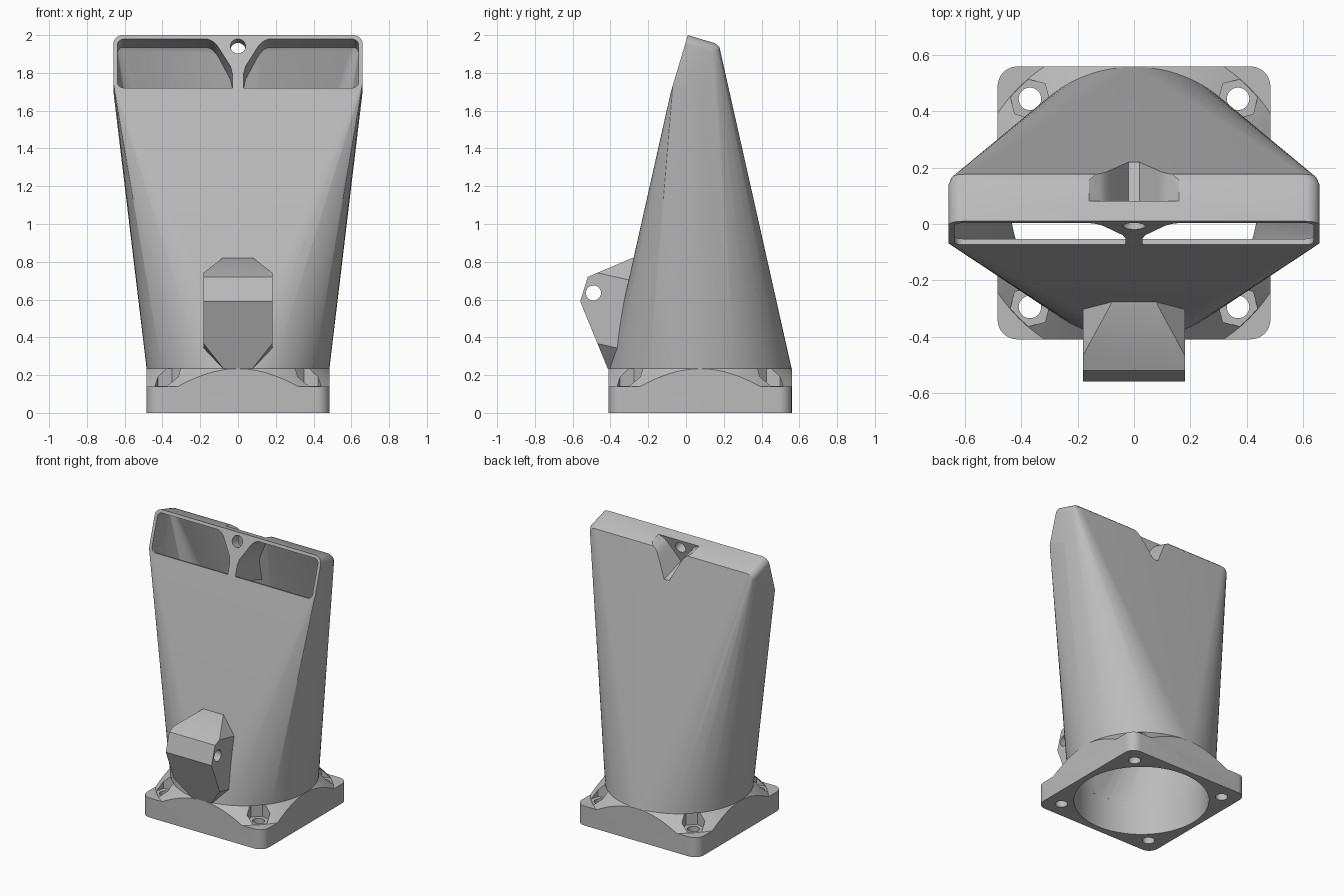
import bpy, bmesh
from math import sin, cos, pi, radians
from mathutils import Vector

old = bpy.data.objects.get("Cube")
if old:
    bpy.data.objects.remove(old, do_unlink=True)

CY = 0.075        # inlet centre in y
SEAM = 0.235      # top of the flange
R_OUT, R_IN = 0.485, 0.44
WALL = 0.022
LIP = 0.313       # height of the outlet face along its slope

grey = bpy.data.materials.new("plain grey")
grey.use_nodes = True
COLOUR = (0.5, 0.5, 0.5, 1)
grey.diffuse_color = COLOUR
grey.node_tree.nodes["Principled BSDF"].inputs["Base Color"].default_value = COLOUR


def finish(name, bm):
    bmesh.ops.recalc_face_normals(bm, faces=bm.faces)
    mesh = bpy.data.meshes.new(name)
    bm.to_mesh(mesh)
    bm.free()
    mesh.materials.append(grey)
    ob = bpy.data.objects.new(name, mesh)
    bpy.context.collection.objects.link(ob)
    return ob


def loft(name, rings):
    """Closed solid through rings of equal length."""
    bm = bmesh.new()
    loops = [[bm.verts.new(p) for p in ring] for ring in rings]
    n = len(loops[0])
    for a, b in zip(loops, loops[1:]):
        for i in range(n):
            j = (i + 1) % n
            bm.faces.new((a[i], a[j], b[j], b[i]))
    bm.faces.new(loops[0])
    bm.faces.new(loops[-1])
    return finish(name, bm)


def hull(name, rings):
    """Convex skin around all the rings."""
    bm = bmesh.new()
    verts = [bm.verts.new(p) for ring in rings for p in ring]
    res = bmesh.ops.convex_hull(bm, input=verts)
    loose = {g for g in res["geom_interior"] + res["geom_unused"]
             if isinstance(g, bmesh.types.BMVert)}
    bmesh.ops.delete(bm, geom=list(loose), context="VERTS")
    bmesh.ops.dissolve_limit(bm, angle_limit=radians(0.1),
                             verts=bm.verts, edges=bm.edges)
    return finish(name, bm)


def boolean(target, tool, op="DIFFERENCE", keep=False):
    mod = target.modifiers.new("cut", "BOOLEAN")
    mod.operation, mod.object, mod.solver = op, tool, "EXACT"
    bpy.context.view_layer.objects.active = target
    bpy.ops.object.modifier_apply(modifier=mod.name)
    if not keep:
        bpy.data.objects.remove(tool, do_unlink=True)


def circle(r, z, x=0, y=CY, n=96, turn=0):
    return [Vector((x + r * cos(turn + 2 * pi * i / n),
                    y + r * sin(turn + 2 * pi * i / n), z)) for i in range(n)]


def rounded(hw, lo, hi, r, n=8):
    """Rounded rectangle as 2D points."""
    pts = []
    for k, (cx, cy) in enumerate([(hw - r, hi - r), (r - hw, hi - r),
                                  (r - hw, lo + r), (hw - r, lo + r)]):
        for i in range(n + 1):
            a = (k + i / n) * pi / 2
            pts.append((cx + r * cos(a), cy + r * sin(a)))
    return pts


def outlet(pts, depth):
    """Place 2D points on the sloping outlet face, moved back by depth."""
    c, s = 0.958, 0.287
    return [Vector((x, -0.08 + s * t + c * depth, 1.70 + c * t - s * depth))
            for x, t in pts]


def mirrored(half):
    return half + [(-x, t) for x, t in reversed(half)]


def bore():
    return loft("bore", [circle(R_IN, -0.1), circle(R_IN, SEAM + 0.002)])


# Flange: rounded square cut by a cone, with hollow centre
square = rounded(R_OUT, -R_OUT, R_OUT, 0.07)
flange = loft("inlet_flange", [[Vector((x, y + CY, z)) for x, y in square]
                               for z in (0, 0.3)])
cone = loft("cone", [circle(0.9, -0.1), circle(0.9, 0.14),
                     circle(0.58, 0.14), circle(R_OUT - 0.001, SEAM)])
boolean(flange, cone, "INTERSECT")
boolean(flange, bore())

# Screw holes with hexagonal nut pockets
for sx in (-1, 1):
    for sy in (-1, 1):
        x, y = 0.37 * sx, CY + 0.37 * sy
        boolean(flange, loft("hole", [circle(0.04, z, x, y, 32) for z in (-0.1, 0.3)]))
        boolean(flange, loft("pocket", [circle(0.076, z, x, y, 6, pi / 4 * (1 + 2 * (sx * sy > 0)))
                                        for z in (0.142, 0.3)]))

# Duct: skin from the round inlet to the wide sloping outlet box
box = [(0, 0, 0.05), (0.15, 0, 0.05), (0.178, 0.012, 0.045), (0.19, 0.04, 0.03)]
duct = hull("duct", [circle(R_OUT - 0.001, SEAM)] +
            [outlet(rounded(0.66 - i, i, LIP - i, r), d) for d, i, r in box])
solid = duct.copy()
solid.data = duct.data.copy()
bpy.context.collection.objects.link(solid)

# Hollow inside, open at the outlet face and divided by a flared vane
mouth = rounded(0.66 - WALL, WALL, LIP - WALL, 0.032)
cavity = hull("cavity", [circle(R_IN, SEAM - 0.002), outlet(mouth, WALL),
                         outlet(mouth, 0.15),
                         outlet(rounded(0.62, 0.04, LIP - 0.04, 0.03), 0.168)])
opening = loft("opening", [outlet(mouth, -0.1), outlet(mouth, 0.1)])
boolean(cavity, opening, "UNION")
vane = mirrored([(0.03, -0.02), (0.03, 0.1), (0.04, 0.14), (0.1, 0.24),
                 (0.115, 0.262), (0.135, 0.28), (0.16, 0.291), (0.2, 0.36)])
boolean(cavity, loft("vane", [outlet(vane, -0.2), outlet(vane, 0.5)]))
boolean(duct, cavity)

# Notch behind the mounting tab, and the tab's screw hole
notch = mirrored([(0.02, 0.13), (0.082, 0.24), (0.098, 0.268),
                  (0.12, 0.293), (0.16, 0.312), (0.2, 0.36)])
boolean(duct, loft("notch", [outlet(notch, 0.075), outlet(notch, 0.6)]))
ring = [(p.x, p.y) for p in circle(0.04, 0, 0, 0.252, 32)]
boolean(duct, loft("tab_hole", [outlet(ring, -0.1), outlet(ring, 0.2)]))

# Front bracket: side profile trimmed to an eight-sided outline
side = [(-0.285, 0.82), (-0.52, 0.72), (-0.56, 0.59), (-0.415, 0.236),
        (-0.25, 0.236), (-0.15, 0.82)]
bracket = loft("front_bracket", [[Vector((x, y, z)) for y, z in side]
                                 for x in (-0.182, 0.182)])
outline = mirrored([(0.07, 0.13), (0.182, 0.255), (0.182, 0.62), (0.075, 0.745)])
trim = loft("trim", [[Vector((x, 0.22 * s - 0.976 * d, 0.976 * s + 0.22 * d))
                      for x, s in outline] for d in (-0.2, 1)])
boolean(bracket, trim, "INTERSECT")
boolean(bracket, solid)
pin = [(p.x, p.y) for p in circle(0.04, 0, -0.49, 0.635, 32)]
boolean(bracket, loft("pin_hole", [[Vector((x, y, z)) for y, z in pin]
                                   for x in (-0.3, 0.3)]))

# Smooth the curved skin and keep hard edges
for ob in (flange, duct, bracket):
    bpy.ops.object.select_all(action="DESELECT")
    ob.select_set(True)
    bpy.context.view_layer.objects.active = ob
    bpy.ops.object.shade_smooth_by_angle(angle=radians(30))
